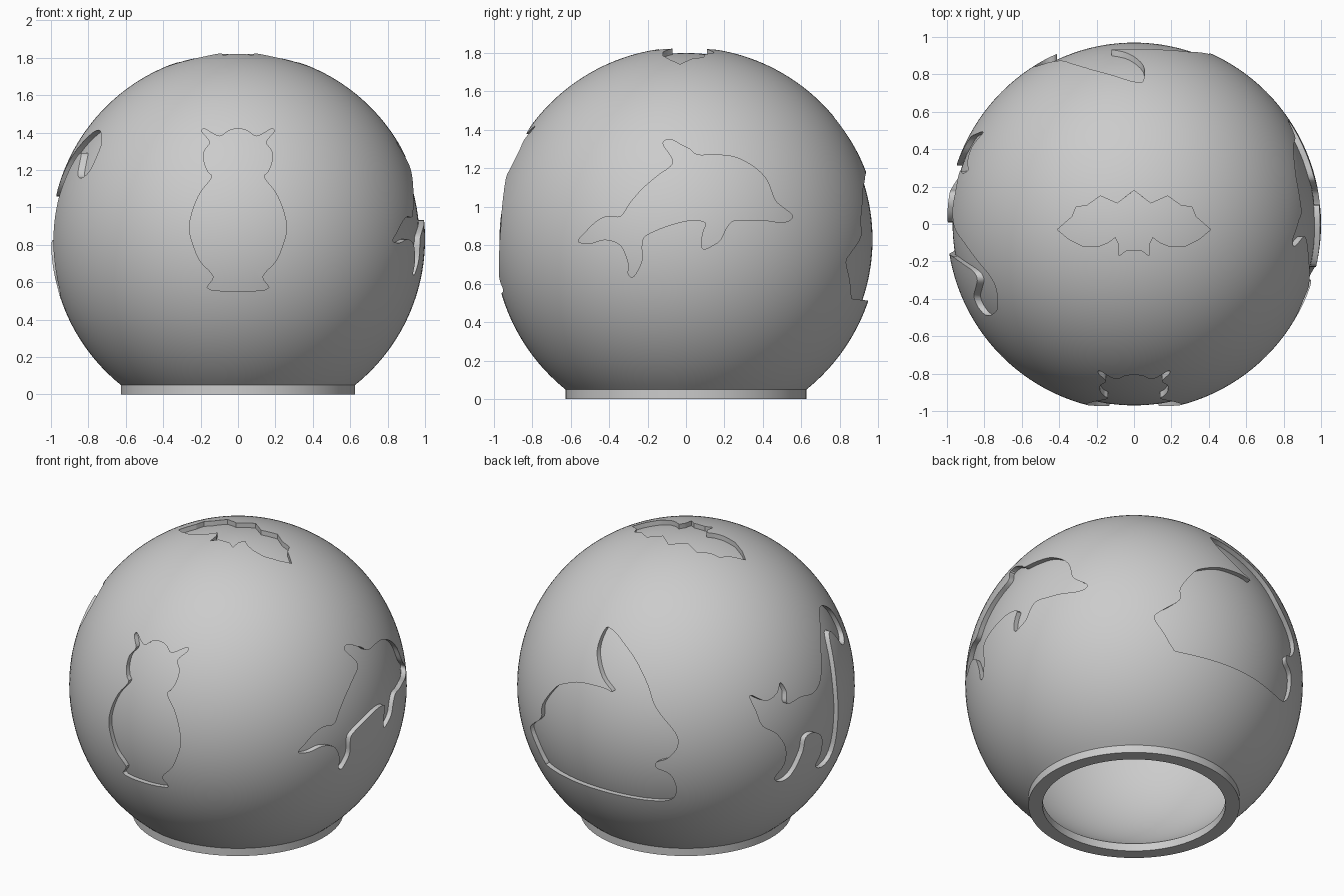
import bpy, bmesh, math
from mathutils import Vector

default_cube = bpy.data.objects.get("Cube")
if default_cube:
    bpy.data.objects.remove(default_cube, do_unlink=True)

CENTRE = 0.83       # height of the globe centre
RADIUS = 1.0        # outer skin
FLOOR = 0.97        # floor of the carvings
CAVITY = 0.95       # inner skin
RIM = 0.05          # height of the base ring

grey = bpy.data.materials.new("plain grey")
grey.use_nodes = True
grey.diffuse_color = (0.6, 0.6, 0.6, 1)
grey.node_tree.nodes["Principled BSDF"].inputs["Base Color"].default_value = grey.diffuse_color


def make_object(name, bm):
    bmesh.ops.recalc_face_normals(bm, faces=bm.faces)
    mesh = bpy.data.meshes.new(name)
    bm.to_mesh(mesh)
    bm.free()
    mesh.materials.append(grey)
    obj = bpy.data.objects.new(name, mesh)
    bpy.context.collection.objects.link(obj)
    return obj


def lathe(name, profile, closed):
    """Spin a profile of (radius, height) pairs around the z axis."""
    bm = bmesh.new()
    verts = [bm.verts.new((r, 0, z)) for r, z in profile]
    edges = [bm.edges.new(pair) for pair in zip(verts, verts[1:])]
    if closed:
        edges.append(bm.edges.new((verts[-1], verts[0])))
    bmesh.ops.spin(bm, geom=verts + edges, cent=(0, 0, 0), axis=(0, 0, 1),
                   angle=math.tau, steps=128, use_duplicate=False)
    bmesh.ops.remove_doubles(bm, verts=bm.verts, dist=1e-5)
    return make_object(name, bm)


def arc(radius, steps=72):
    """Meridian of a sphere from its top down to the rim."""
    end = math.acos((RIM - CENTRE) / radius)
    return [(radius * math.sin(end * i / steps), CENTRE + radius * math.cos(end * i / steps))
            for i in range(steps + 1)]


def smooth_loop(points, cuts=4):
    """Closed smooth curve through all the points."""
    result = []
    n = len(points)
    for i in range(n):
        a, b, c, d = (Vector(points[(i + k) % n]) for k in (-1, 0, 1, 2))
        for s in range(cuts):
            t = s / cuts
            result.append(b + (c - a) * (t / 2) + (a * 2 - b * 5 + c * 4 - d) * (t * t / 2)
                          + (b * 3 - a - c * 3 + d) * (t ** 3 / 2))
    return result


def mirrored(half):
    return half + [(-x, y) for x, y in reversed(half) if x]


def add_prism(bm, outline, place):
    """Prism of an outline given in hundredths; place(a, b, t) turns it to a side."""
    loops = []
    for depth in (0.6, 1.1):
        loops.append([bm.verts.new(Vector(place(p[0] / 100, p[1] / 100, depth))
                                   + Vector((0, 0, CENTRE))) for p in outline])
    low, high = loops
    bm.faces.new(low)
    bm.faces.new(high)
    n = len(low)
    for i in range(n):
        j = (i + 1) % n
        bm.faces.new((low[i], low[j], high[j], high[i]))


def subtract(target, cutter):
    mod = target.modifiers.new("cut", 'BOOLEAN')
    mod.operation = 'DIFFERENCE'
    mod.solver = 'EXACT'
    mod.object = cutter
    bpy.context.view_layer.objects.active = target
    bpy.ops.object.modifier_apply(modifier=mod.name)


def shade(obj):
    bpy.ops.object.select_all(action='DESELECT')
    obj.select_set(True)
    bpy.context.view_layer.objects.active = obj
    bpy.ops.object.shade_smooth_by_angle(angle=math.radians(35))


# Silhouettes, in hundredths around the globe centre
owl = mirrored([(0, 59), (5, 58), (10, 55), (18, 59), (19, 57), (15, 52), (18, 47),
                (18, 41), (16, 36), (14, 33), (20, 25), (24, 16), (26, 6), (24, -3),
                (20, -12), (13, -20), (15, -27)])

bat = mirrored([(0, 18), (9, 11), (18, 15), (25, 10), (31, 9), (33, 4), (41, -3),
                (35, -8), (27, -12), (19, -12), (14, -10), (10, -7), (8, -11),
                (8, -17), (4, -14)])

dolphin = [(-56, -1), (-53, 3), (-47, 9), (-41, 12), (-34, 12), (-29, 19), (-23, 26),
           (-15, 33), (-8, 38), (-7, 42), (-12, 50), (-8, 52), (-2, 49), (2, 47),
           (6, 44), (15, 44), (25, 43), (35, 38), (42, 31), (46, 21), (50, 17),
           (55, 13), (54, 10), (49, 9), (41, 10), (33, 10), (25, 10), (21, 6),
           (18, 0), (14, -3), (9, -5), (8, -1), (9, 4), (10, 9), (2, 10), (-10, 7),
           (-21, 2), (-23, -3), (-23, -11), (-27, -19), (-30, -18), (-30, -12),
           (-34, -3), (-42, 0), (-50, -2)]

rabbit = [(5, 64), (5, 53), (-3, 41), (-12, 34), (-5, 35), (11, 34), (22, 30), (30, 25),
          (40, 11), (41, 2), (51, -7), (54, -12), (48, -21), (42, -29), (36, -31),
          (-4, -32), (-35, -33), (-47, -31), (-51, -23), (-49, -13), (-42, -9),
          (-42, -5), (-48, -2), (-53, 6), (-51, 15), (-39, 29), (-32, 41), (-21, 53),
          (-7, 62), (1, 65)]

cat = [(-37, 57), (-30, 58), (-23, 54), (-11, 42), (-2, 28), (7, 23), (18, 24), (28, 23),
       (27, 30), (29, 36), (33, 31), (41, 28), (49, 33), (48, 23), (46, 14), (38, 7),
       (32, -4), (32, -15), (37, -23), (32, -27), (25, -24), (19, -11), (17, -2),
       (10, -1), (2, -7), (1, -18), (4, -26), (-5, -30), (-14, -24), (-16, 0),
       (-18, 21), (-24, 42), (-29, 46), (-34, 41), (-39, 34), (-45, 33), (-49, 38),
       (-46, 50)]

# Carving cutters: prisms trimmed to a thin layer above the carving floor
bm = bmesh.new()
add_prism(bm, smooth_loop(owl), lambda a, b, t: (a, -t, b))
add_prism(bm, smooth_loop(dolphin), lambda a, b, t: (t, a, b))
add_prism(bm, smooth_loop(cat), lambda a, b, t: (-t, a, b))
add_prism(bm, smooth_loop(rabbit), lambda a, b, t: (a, t, b))
add_prism(bm, bat, lambda a, b, t: (a, b, t))
cutter = make_object("carving_cutter", bm)

bm = bmesh.new()
bmesh.ops.create_uvsphere(bm, u_segments=128, v_segments=96, radius=FLOOR)
bmesh.ops.translate(bm, verts=bm.verts, vec=(0, 0, CENTRE))
floor_sphere = make_object("carving_floor_helper", bm)
subtract(cutter, floor_sphere)

# Hollow globe with the carvings cut in
globe = lathe("carved_globe", arc(RADIUS) + arc(CAVITY)[::-1], closed=False)
subtract(globe, cutter)
shade(globe)
for helper in (cutter, floor_sphere):
    bpy.data.objects.remove(helper, do_unlink=True)

# Base ring around the opening
outer, inner = arc(RADIUS)[-1][0], arc(CAVITY)[-1][0]
ring = lathe("base_ring", [(outer, 0), (outer, RIM), (inner, RIM), (inner, 0)], closed=True)
shade(ring)
